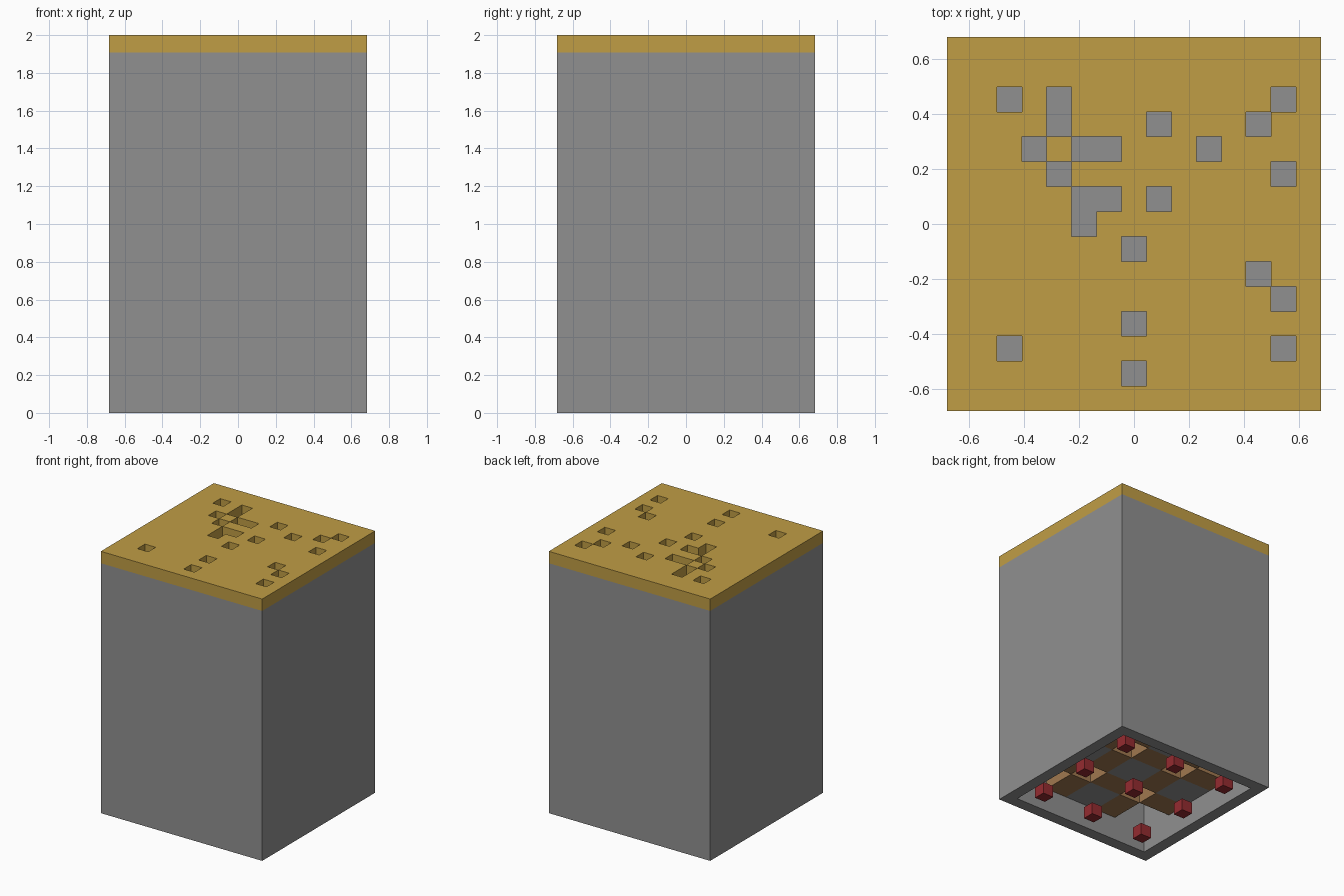
import bpy
import bmesh
from mathutils import Matrix, Vector

U = 1 / 11            # one block
SIDE, TALL = 15, 22   # size in blocks

if "Cube" in bpy.data.objects:
    bpy.data.objects.remove(bpy.data.objects["Cube"], do_unlink=True)


def material(name, rgb):
    mat = bpy.data.materials.new(name)
    mat.use_nodes = True
    colour = (*rgb, 1)
    mat.diffuse_color = colour
    mat.node_tree.nodes["Principled BSDF"].inputs["Base Color"].default_value = colour
    return mat


grey = material("stone grey", (0.28, 0.28, 0.28))
gold = material("gold", (0.53, 0.34, 0.06))
brown = material("wood brown", (0.35, 0.19, 0.08))
red = material("red", (0.3, 0.025, 0.03))


def add_box(bm, centre, size, bottom):
    """Box in block units, standing on the height 'bottom'."""
    place = Vector((centre[0], centre[1], bottom + size[2] / 2)) * U
    bmesh.ops.create_cube(
        bm, size=U, matrix=Matrix.Translation(place) @ Matrix.Diagonal((*size, 1)))


def finish(bm, name, mat):
    bmesh.ops.recalc_face_normals(bm, faces=bm.faces[:])
    mesh = bpy.data.meshes.new(name)
    bm.to_mesh(mesh)
    bm.free()
    mesh.materials.append(mat)
    obj = bpy.data.objects.new(name, mesh)
    bpy.context.collection.objects.link(obj)


# Body with a cavity sunk into its underside
CEILING, DEEP = 2, 5
bm = bmesh.new()
add_box(bm, (0, 0), (SIDE, SIDE, TALL - 1), 0)
bm.normal_update()
base = min(bm.faces, key=lambda f: f.calc_center_median().z)
bmesh.ops.inset_region(bm, faces=[base], thickness=U, use_even_offset=True)
pit = bmesh.ops.extrude_discrete_faces(bm, faces=[base])["faces"][0]
bmesh.ops.translate(bm, verts=pit.verts[:], vec=(0, 0, DEEP * U))
finish(bm, "body", grey)

# Top slab with square holes, listed by row from back to front
holes = {
    5: (-5, -3, 6), 4: (-3, 1, 5), 3: (-4, -2, -1, 3), 2: (-3, 6),
    1: (-2, -1, 1), 0: (-2,), -1: (0,), -2: (5,), -3: (6,),
    -4: (0,), -5: (-5, 6), -6: (0,),
}
bm = bmesh.new()
bmesh.ops.create_grid(bm, x_segments=SIDE, y_segments=SIDE, size=SIDE * U / 2,
                      matrix=Matrix.Translation((0, 0, (TALL - 1) * U)))
gone = []
for face in bm.faces:
    mid = face.calc_center_median() / U
    if round(mid.x) in holes.get(round(mid.y), ()):
        gone.append(face)
bmesh.ops.delete(bm, geom=gone, context="FACES")
raised = bmesh.ops.extrude_face_region(bm, geom=bm.faces[:])["geom"]
bmesh.ops.translate(bm, verts=[g for g in raised if isinstance(g, bmesh.types.BMVert)],
                    vec=(0, 0, U))
finish(bm, "top_slab", gold)

# Cavity ceiling: grey panels and brown beams, with open corners and crossings
bands = [(-5, 3), (-2.5, 2), (0, 3), (2.5, 2), (5, 3)]
panels, beams = bmesh.new(), bmesh.new()
for i, (x, wide) in enumerate(bands):
    for j, (y, long) in enumerate(bands):
        crossing = i % 2 and j % 2
        corner = i in (0, 4) and j in (0, 4)
        if corner:
            continue
        bottom = CEILING + 2 if crossing else CEILING
        target = beams if i % 2 or j % 2 else panels
        add_box(target, (x, y), (wide, long, DEEP - bottom), bottom)
finish(panels, "ceiling_panels", grey)
finish(beams, "ceiling_beams", brown)

# Small feet in a three by three grid
bm = bmesh.new()
for x in (-5, 0, 5):
    for y in (-5, 0, 5):
        add_box(bm, (x, y), (1, 1, 1), 0)
finish(bm, "feet", red)
